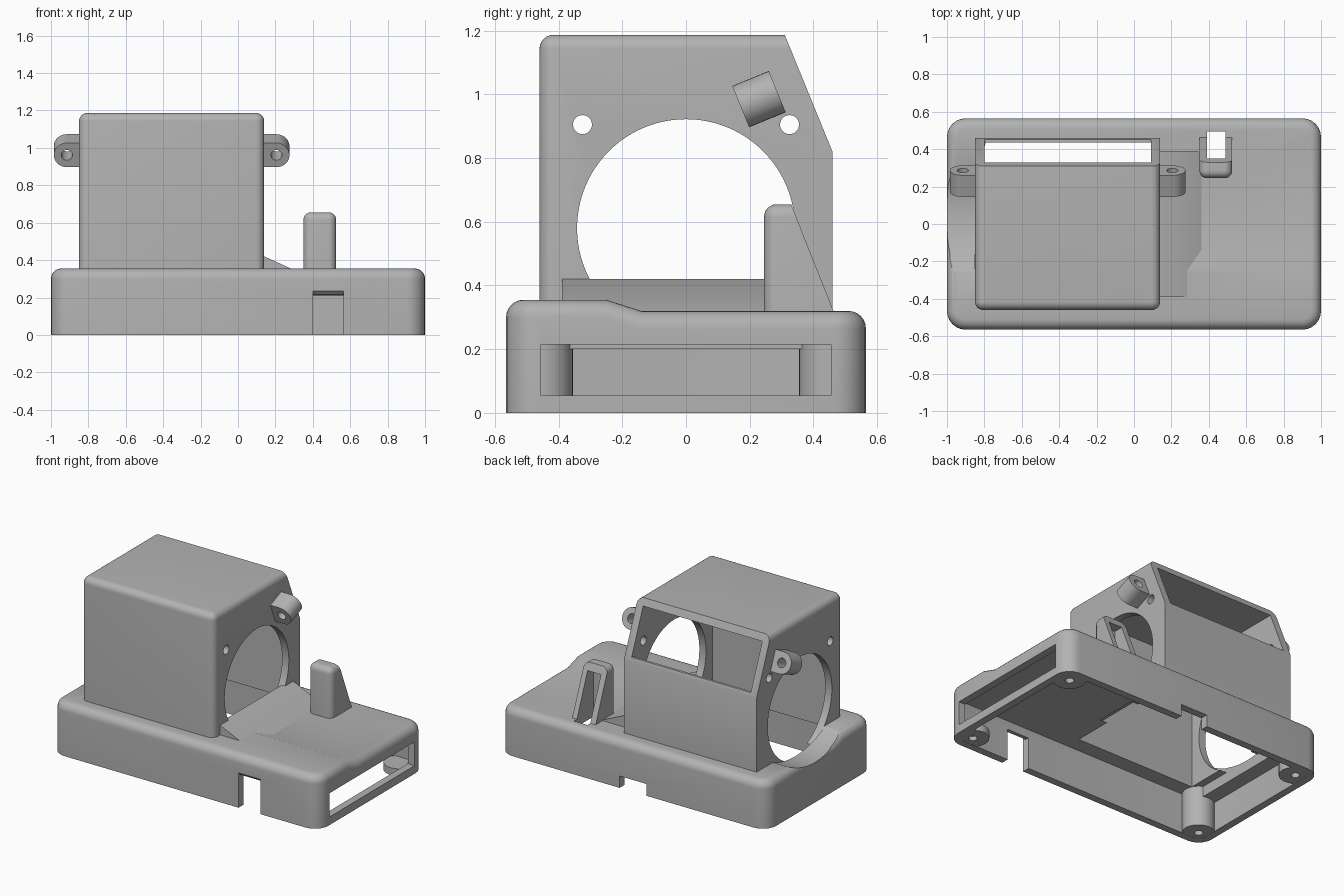
import bpy, bmesh, math
from mathutils import Vector

cube = bpy.data.objects.get("Cube")
if cube:
    bpy.data.objects.remove(cube, do_unlink=True)

grey = bpy.data.materials.new("plain grey")
grey.use_nodes = True
colour = (0.45, 0.45, 0.45, 1)
grey.diffuse_color = colour
grey.node_tree.nodes["Principled BSDF"].inputs["Base Color"].default_value = colour

PLACE = {"x": lambda a, b, t: (t, a, b),
         "y": lambda a, b, t: (a, t, b),
         "z": lambda a, b, t: (a, b, t)}


def prism(name, axis, pts, lo, hi, rounds=()):
    """Extrude a profile along an axis; rounds holds (edge rule, radius) pairs."""
    bm = bmesh.new()
    ends = [[bm.verts.new(PLACE[axis](a, b, t)) for a, b in pts] for t in (lo, hi)]
    n = len(pts)
    bm.faces.new(ends[0])
    bm.faces.new(ends[1][::-1])
    for i in range(n):
        j = (i + 1) % n
        bm.faces.new((ends[0][i], ends[1][i], ends[1][j], ends[0][j]))
    bmesh.ops.recalc_face_normals(bm, faces=bm.faces)
    for rule, radius in rounds:
        bm.normal_update()
        bmesh.ops.bevel(bm, geom=[e for e in bm.edges if rule(e)], offset=radius,
                        segments=6, profile=0.5, affect="EDGES", clamp_overlap=True)
    bmesh.ops.recalc_face_normals(bm, faces=bm.faces)
    mesh = bpy.data.meshes.new(name)
    bm.to_mesh(mesh)
    bm.free()
    mesh.materials.append(grey)
    ob = bpy.data.objects.new(name, mesh)
    bpy.context.collection.objects.link(ob)
    return ob


def rect(a0, a1, b0, b1):
    return [(a0, b0), (a1, b0), (a1, b1), (a0, b1)]


def circle(a, b, r, n=64):
    return [(a + r * math.cos(math.tau * i / n), b + r * math.sin(math.tau * i / n))
            for i in range(n)]


def activate(ob):
    bpy.ops.object.select_all(action="DESELECT")
    ob.select_set(True)
    bpy.context.view_layer.objects.active = ob


def cut(ob, *cutters):
    for c in cutters:
        c.hide_render = True
        mod = ob.modifiers.new("cut", "BOOLEAN")
        mod.operation = "DIFFERENCE"
        mod.solver = "EXACT"
        mod.object = c
        activate(ob)
        bpy.ops.object.modifier_apply(modifier=mod.name)


def smooth(ob):
    activate(ob)
    bpy.ops.object.shade_smooth_by_angle(angle=math.radians(30))


# Edge rules
def upright(e):
    d = (e.verts[1].co - e.verts[0].co).normalized()
    return abs(d.z) > 0.99


def rim(e):
    """Edge between an upward face and an upright face."""
    up = sorted(abs(f.normal.z) for f in e.link_faces)
    above = all(v.co.z > 0.28 for v in e.verts)
    return len(up) == 2 and above and up[0] < 0.05 and up[1] > 0.9


def front_upright(e):
    return upright(e) and e.verts[0].co.y < 0.25 and e.verts[1].co.y < 0.25


def top_rim(e):
    return rim(e) and all(v.co.z > 0.6 for v in e.verts)


# Main parts
base = prism("base_shell", "x",
             [(-.565, 0), (.565, 0), (.565, .32), (-.14, .32), (-.25, .355), (-.565, .355)],
             -1, 1, [(upright, .1), (rim, .055)])
housing = prism("housing", "x",
                [(-.46, .29), (.46, .29), (.46, .82), (.31, 1.187), (-.46, 1.187)],
                -.85, .14, [(front_upright, .045), (top_rim, .045)])
post = prism("hollow_post", "x",
             [(.245, .29), (.475, .29), (.33, .655), (.245, .655)],
             .35, .525, [(front_upright, .04), (top_rim, .04)])

# Cutters
base_cavity = prism("base_cavity", "z", rect(-.95, .95, -.515, .515), -.1, .27, [(upright, .05)])
housing_cavity = prism("housing_cavity", "x",
                       [(-.41, -.1), (.435, -.1), (.435, .84), (.6, .84), (.6, 1.14), (-.41, 1.14)],
                       -.8, .09)
post_cavity = prism("post_cavity", "x", rect(.285, .495, .1, .605), .39, .49)
round_cut = prism("round_cut", "x", circle(0, .58, .342, 96), -.853, .143)
scoop = prism("scoop", "x", circle(.05, .87, .6, 128), -1.1, -.85)
end_window = prism("end_window", "x", rect(-.455, .455, .055, .215), .9, 1.1)
front_notch = prism("front_notch", "x",
                    [(-.6, -.1), (-.5, -.1), (-.5, .21), (-.545, .215), (-.57, .24), (-.6, .24)],
                    .4, .565)
back_notch = prism("back_notch", "y", rect(-.1, .1, -.1, .08), .5, .6)
screw_cuts = [prism("screw_cut", "x", circle(y, z, .03, 20), -.9, .2)
              for y in (-.325, .325) for z in (.26, .905)]
helpers = [base_cavity, housing_cavity, post_cavity, round_cut, scoop,
           end_window, front_notch, back_notch] + screw_cuts

cut(base, base_cavity, housing_cavity, post_cavity, round_cut, scoop,
    end_window, front_notch, back_notch)
cut(housing, housing_cavity, round_cut, *screw_cuts)
cut(post, post_cavity)

# Floor under the scoop, and the sloped lip below the other opening
floor = prism("scoop_floor", "x", rect(-.42, .42, .2, .3), -.97, -.85)
cut(floor, scoop)
lip = prism("sloped_lip", "y", [(.115, .28), (.36, .28), (.36, .32), (.14, .42), (.115, .42)],
            -.39, .39)
parts = [base, housing, post, floor, lip]

# Corner bosses with screw holes
for x, height in ((-.89, .27), (.89, .05)):
    for y in (-.455, .455):
        boss = prism("corner_boss", "z", circle(x, y, .1, 32), 0.001, height)
        hole = prism("boss_hole", "z", circle(x, y, .027, 20), -.1, height - .02)
        cut(boss, hole)
        helpers.append(hole)
        parts.append(boss)

# Tilted lugs on both sides of the housing
tilt = math.radians(22.3)
for name, wall, side in (("left_lug", .14, 1), ("right_lug", -.85, -1)):
    centre = wall + side * .065
    arc = [(centre + side * .07 * math.cos(a), .07 * math.sin(a))
           for a in (math.pi * (i / 16 - .5) for i in range(17))]
    inner = wall - side * .01
    lug = prism(name, "y", [(inner, -.07)] + arc + [(inner, .07)], -.062, .062)
    hole = prism("lug_hole", "y", circle(centre, 0, .03, 24), -.2, .2)
    cut(lug, hole)
    helpers.append(hole)
    lug.rotation_euler.x = tilt
    lug.location = Vector((0, .229, .985))
    parts.append(lug)

for h in helpers:
    bpy.data.objects.remove(h, do_unlink=True)
for p in parts:
    smooth(p)
